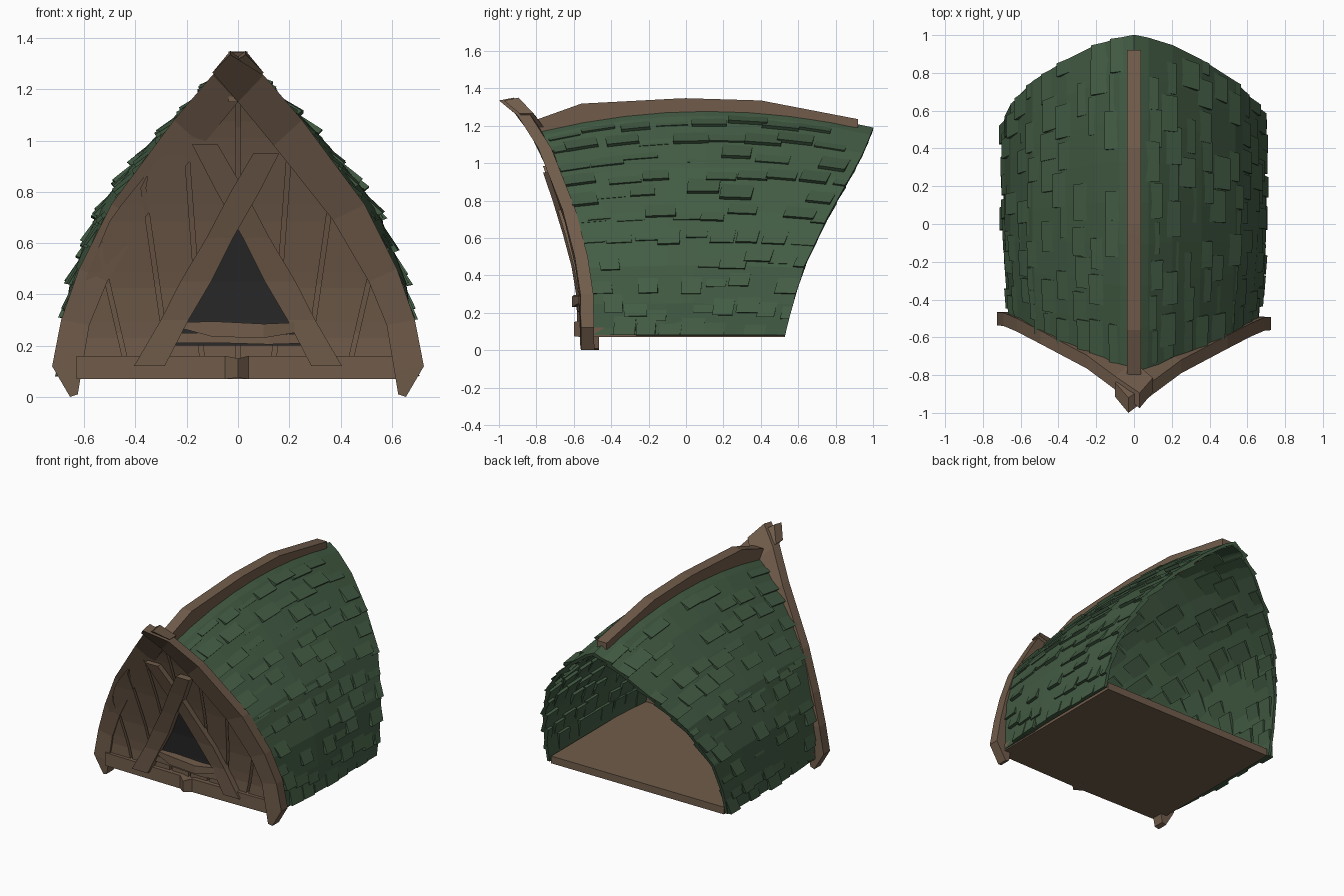
import bpy, bmesh, random
from mathutils import Vector as V

if "Cube" in bpy.data.objects:
    bpy.data.objects.remove(bpy.data.objects["Cube"])

random.seed(4)


def material(name, col):
    m = bpy.data.materials.new(name)
    m.diffuse_color = (*col, 1)
    m.use_nodes = True
    m.node_tree.nodes["Principled BSDF"].inputs["Base Color"].default_value = m.diffuse_color
    return m


WOOD = material("brown wood", (0.165, 0.108, 0.07))
GREEN = material("green shingle", (0.056, 0.108, 0.058))
DARK = material("dark opening", (0.025, 0.025, 0.025))


def interp(table, t):
    """Linear lookup; rows are (key, value, ...)."""
    t = max(table[0][0], min(table[-1][0], t))
    for a, b in zip(table, table[1:]):
        if t <= b[0]:
            k = (t - a[0]) / (b[0] - a[0])
            return [p + (q - p) * k for p, q in zip(a[1:], b[1:])]


def finish(name, bm, mat):
    bmesh.ops.recalc_face_normals(bm, faces=bm.faces[:])
    me = bpy.data.meshes.new(name)
    bm.to_mesh(me)
    bm.free()
    me.materials.append(mat)
    ob = bpy.data.objects.new(name, me)
    bpy.context.collection.objects.link(ob)
    return ob


def add_loft(bm, rings):
    rows = [[bm.verts.new(p) for p in r] for r in rings]
    n = len(rows[0])
    for a, b in zip(rows, rows[1:]):
        for i in range(n):
            j = (i + 1) % n
            bm.faces.new((a[i], a[j], b[j], b[i]))
    bm.faces.new(rows[0])
    bm.faces.new(rows[-1][::-1])


def loft(name, rings, mat=WOOD):
    bm = bmesh.new()
    add_loft(bm, rings)
    return finish(name, bm, mat)


# Roof surface: (arc position, x, z, front y, back y)
PROFILE = [(0, .68, .08, -.5, .53), (.115, .675, .25, -.5, .57), (.25, .645, .45, -.53, .63),
           (.46, .53, .74, -.6, .755), (.66, .35, .97, -.67, .87), (.81, .2, 1.13, -.72, .945),
           (.94, .07, 1.245, -.76, .985), (1, 0, 1.29, -.78, 1.0)]


def surf(s, v, side):
    x, z, yf, yb = interp(PROFILE, s)
    t = 2 * v - 1
    x *= .95 + .05 * min(1, max(0, v) * 2.5)
    return V((side * x, yf + (yb - yf) * v, z - .11 * (z / 1.29) ** 2 * t * t))


def normal(s, v, side):
    s = min(.97, max(.03, s))
    n = (surf(s + .03, v, side) - surf(s - .03, v, side)).cross(
        surf(s, v + .03, side) - surf(s, v - .03, side)).normalized()
    return n if n.dot(V((side, 0, .5))) > 0 else -n


bm = bmesh.new()
stations = [(p[0], -1) for p in PROFILE] + [(p[0], 1) for p in PROFILE[-2::-1]]
grid = [[bm.verts.new(surf(s, j / 8, side)) for j in range(9)] for s, side in stations]
for a, b in zip(grid, grid[1:]):
    for j in range(8):
        bm.faces.new((a[j], a[j + 1], b[j + 1], b[j]))
roof = finish("roof_shell", bm, GREEN)
mod = roof.modifiers.new("thickness", 'SOLIDIFY')
mod.thickness = .02
mod.offset = 0

# Shingles: tilted slabs in staggered rows, some left out
bm = bmesh.new()
ROWS, COLS = 11, 9
for side in (-1, 1):
    for r in range(ROWS):
        for c in range(COLS + r % 2):
            if random.random() < .22:
                continue
            s0 = max(0, (r - .25 + random.uniform(-.2, .2)) / ROWS)
            s1 = min(1, s0 + 1.3 / ROWS)
            v0 = max(.01, (c - .5 * (r % 2) + random.uniform(-.05, .12)) / COLS)
            v1 = min(1, v0 + random.uniform(.8, 1.1) / COLS)
            lift, th = random.uniform(.012, .036), .022
            rings = []
            for s, d in ((s0, lift), (s1, -.006)):
                rings.append([surf(s, v, side) + normal(s, v, side) * e
                              for v, e in ((v0, d), (v1, d), (v1, d - th), (v0, d - th))])
            add_loft(bm, rings)
finish("roof_shingles", bm, GREEN)

# Ridge beam: (y, top z, bottom z)
loft("ridge_beam", [[(-.038, y, b), (.038, y, b), (.038, y, t), (-.038, y, t)] for y, t, b in (
    (-.82, 1.225, 1.15), (-.56, 1.318, 1.2), (-.05, 1.345, 1.25), (0, 1.347, 1.25),
    (.4, 1.335, 1.23), (.92, 1.235, 1.19))])

# Floor slab
loft("floor", [[(-.66, y, .07), (.66, y, .07), (.66, y, .12), (-.66, y, .12)] for y in (-.5, .53)])

# Front wall: (z, half width, y)
WALL = [(.08, .645, -.5), (.25, .64, -.5), (.44, .61, -.53), (.70, .5, -.6), (.91, .33, -.67),
        (1.05, .19, -.72), (1.145, .065, -.765), (1.18, .01, -.78)]


def wy(z):
    return interp(WALL, z)[1]


def wall_strip(z, x0, x1, front, back):
    y = wy(z)
    return [(x0, y + front, z), (x1, y + front, z), (x1, y + back, z), (x0, y + back, z)]


loft("wall_backing", [wall_strip(z, -h, h, 0, .03) for z, h, y in WALL])

# Wall planks with narrow leaning gaps, trimmed to the gable
edges = [-.95, -.58, -.36, -.185, 0, .185, .36, .58, .95]
for i, (e0, e1) in enumerate(zip(edges, edges[1:])):
    rings = []
    for k in range(17):
        z = .1 + k * .065
        h = interp(WALL, z)[0] - .005
        lean = .7 + .4 * z
        x0 = max(-h, min(h, e0 * lean + .009))
        x1 = max(-h, min(h, e1 * lean - .009))
        done = x1 - x0 < .012
        if done:
            x1 = x0 + .004
        rings.append(wall_strip(z, x0, x1, -.03, .005))
        if done:
            break
    loft(f"wall_plank_{i + 1}", rings)

# Dark triangular opening
loft("window_opening", [wall_strip(z, -h, h, -.038, -.031) for z, h in (
    (.2, .265), (.3, .21), (.45, .127), (.67, .005))], DARK)

# Crossed beams framing the opening
for name, side, top, off in (("left", -1, .95, 0), ("right", 1, .985, .012)):
    rings = []
    for z, w in ((.12, .06), (.3, .054), (.45, .06), (.62, .052), (.8, .056), (top, .05)):
        x = side * (.335 - (z - .14) / 1.82)
        rings.append(wall_strip(z, x - w, x + w, -.08 + off, -.02))
    loft(f"crossed_beam_{name}", rings)


# Horizontal boards: (x, bottom z, top z, front y)
def board(name, pts, back):
    loft(name, [[(x, y, b), (x, back, b), (x, back, t), (x, y, t)] for x, b, t, y in pts])


board("base_board", [(-.63, .07, .16, -.55), (-.05, .07, .16, -.56), (0, .075, .15, -.6),
                     (.04, .07, .16, -.56), (.63, .07, .16, -.55)], -.49)
board("window_sill", [(-.23, .27, .29, -.57), (-.1, .235, .295, -.6), (.1, .23, .285, -.61),
                      (.22, .25, .29, -.575)], -.49)
board("sill_lower", [(-.28, .21, .25, -.56), (-.05, .21, .25, -.575), (.12, .205, .24, -.58),
                     (.28, .21, .25, -.56)], -.49)

# Curved barge boards: (outer x, outer z, inner x, inner z)
BARGE = [(.655, 0, .625, .01), (.725, .12, .61, .1), (.69, .3, .58, .28), (.62, .5, .51, .45),
         (.495, .75, .37, .69), (.25, 1.08, .14, .98), (.1, 1.255, 0, 1.15), (-.03, 1.35, -.1, 1.265)]
BARGE_Y = [(0, -.525), (.3, -.53), (.5, -.56), (.75, -.625), (1, -.715), (1.15, -.79),
           (1.26, -.87), (1.35, -.955)]
for name, side, off in (("right", 1, 0), ("left", -1, .025)):
    rings = []
    for xo, zo, xi, zi in BARGE:
        yo, yi = interp(BARGE_Y, zo)[0] + off, interp(BARGE_Y, zi)[0] + off
        rings.append([(side * xo, yo - .035, zo), (side * xi, yi - .04, zi),
                      (side * xi, yi + .035, zi), (side * xo, yo + .035, zo)])
    rings[-1][0] = (rings[-1][0][0], -1.0 + off, 1.335)
    loft(f"barge_board_{name}", rings)
